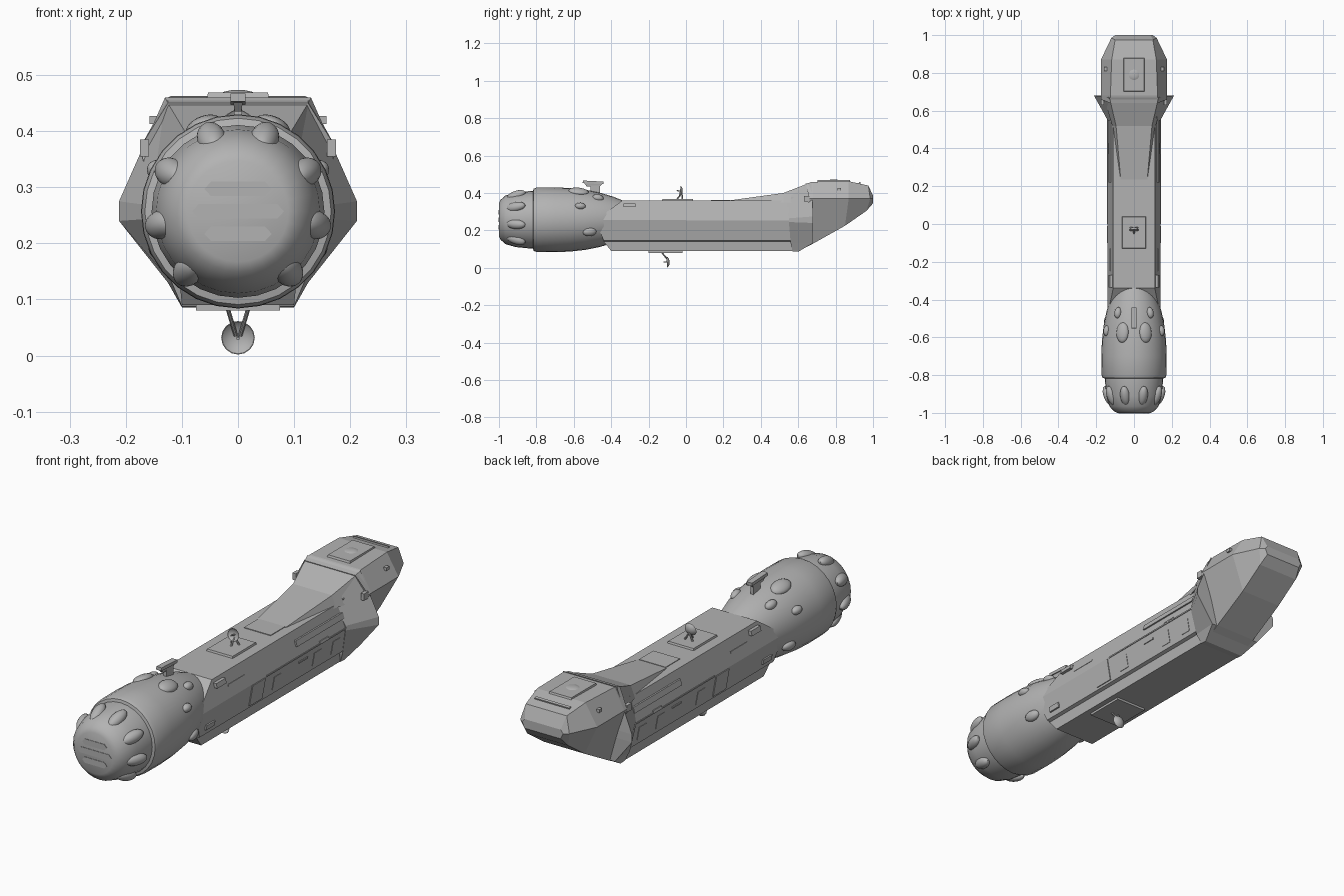
import bpy, bmesh
from math import radians, cos, sin, tau
from mathutils import Matrix, Vector

cube = bpy.data.objects.get("Cube")
if cube:
    bpy.data.objects.remove(cube, do_unlink=True)

hull_grey = bpy.data.materials.new("hull_grey")
hull_grey.use_nodes = True
GREY = (0.45, 0.45, 0.45, 1)
hull_grey.diffuse_color = GREY
hull_grey.node_tree.nodes["Principled BSDF"].inputs["Base Color"].default_value = GREY

AXIS = 0.257  # height of the engine axis


def finish(name, bm, smooth=False):
    bmesh.ops.recalc_face_normals(bm, faces=bm.faces)
    mesh = bpy.data.meshes.new(name)
    bm.to_mesh(mesh)
    bm.free()
    mesh.materials.append(hull_grey)
    ob = bpy.data.objects.new(name, mesh)
    bpy.context.collection.objects.link(ob)
    if smooth:
        bpy.ops.object.select_all(action='DESELECT')
        ob.select_set(True)
        bpy.context.view_layer.objects.active = ob
        bpy.ops.object.shade_smooth_by_angle(angle=radians(35))
    return ob


def loft(name, rings):
    """Skin mirrored half sections, listed from top to bottom, and cap the ends."""
    bm = bmesh.new()
    rows = [([bm.verts.new(p) for p in ring],
             [bm.verts.new((-p[0], p[1], p[2])) for p in ring]) for ring in rings]
    for (r0, l0), (r1, l1) in zip(rows, rows[1:]):
        a, b = r0 + l0[::-1], r1 + l1[::-1]
        for i in range(len(a)):
            j = (i + 1) % len(a)
            bm.faces.new((a[i], a[j], b[j], b[i]))
    for r, l in (rows[0], rows[-1]):
        for i in range(len(r) - 1):
            bm.faces.new((r[i], r[i + 1], l[i + 1], l[i]))
    return finish(name, bm)


def lathe(name, profile, matrix, sides=24):
    """Turn (radius, height) points around local z."""
    bm = bmesh.new()
    rows = [[bm.verts.new(matrix @ Vector((r * cos(tau * i / sides), r * sin(tau * i / sides), h)))
             for i in range(sides)] for r, h in profile]
    for a, b in zip(rows, rows[1:]):
        for i in range(sides):
            j = (i + 1) % sides
            bm.faces.new((a[i], a[j], b[j], b[i]))
    bm.faces.new(rows[0])
    bm.faces.new(rows[-1])
    return finish(name, bm, True)


def box(name, center, size, tilt=0, taper=1):
    """Box with its top scaled by taper, tilted about x."""
    bm = bmesh.new()
    bmesh.ops.create_cube(bm, size=1)
    for v in bm.verts:
        if v.co.z > 0:
            v.co.xy *= taper
    m = Matrix.Translation(center) @ Matrix.Rotation(radians(tilt), 4, 'X') @ Matrix.Diagonal((*size, 1))
    bm.transform(m)
    return finish(name, bm)


def rod(name, a, b, radius):
    a, b = Vector(a), Vector(b)
    m = Matrix.Translation(a) @ (b - a).to_track_quat('Z', 'Y').to_matrix().to_4x4()
    return lathe(name, [(radius, 0), (radius, (b - a).length)], m, 8)


def hull_x(z):
    """Half width of the hull side at height z."""
    if z > 0.255:
        return 0.14 - 0.03 * (z - 0.255) / 0.105
    return 0.14 - 0.02 * (0.255 - z) / 0.11


def side_plates(name, y0, y1, z0, z1, thick=0.004):
    for s, label in ((1, "left"), (-1, "right")):
        bm = bmesh.new()
        quads = [[bm.verts.new((s * (hull_x(z) + d), y, z))
                  for y, z in ((y0, z0), (y1, z0), (y1, z1), (y0, z1))] for d in (-0.012, thick)]
        for q in quads:
            bm.faces.new(q)
        for i in range(4):
            j = (i + 1) % 4
            bm.faces.new((quads[0][i], quads[0][j], quads[1][j], quads[1][i]))
        finish(f"{label}_{name}", bm)


def pod(name, angle, y, radius, slope, size):
    """Ellipsoid half sunk in the engine, its length along the shell."""
    bm = bmesh.new()
    bmesh.ops.create_uvsphere(bm, u_segments=16, v_segments=10, radius=1)
    m = (Matrix.Translation((0, y, AXIS)) @ Matrix.Rotation(radians(angle), 4, 'Y')
         @ Matrix.Translation((0, 0, radius)) @ Matrix.Rotation(radians(slope), 4, 'X')
         @ Matrix.Diagonal((*size, 1)))
    bm.transform(m)
    finish(name, bm, True)


# Engine shell, with its nozzle cap at the front
engine_frame = Matrix.Translation((0, 0, AXIS)) @ Matrix.Rotation(radians(-90), 4, 'X')
lathe("engine", [(0.09, -1), (0.108, -0.99), (0.13, -0.965), (0.146, -0.91), (0.154, -0.83),
                 (0.154, -0.818), (0.166, -0.815), (0.172, -0.8), (0.173, -0.7), (0.17, -0.62),
                 (0.161, -0.54), (0.145, -0.46), (0.124, -0.39), (0.1, -0.33)], engine_frame, 28)

# Pods on the cap and on the tapering shell
for side in (1, -1):
    label = "left" if side > 0 else "right"
    for i in range(4):
        pod(f"{label}_cap_pod_{i}", side * (20 + 40 * i), -0.91, 0.138, 22, (0.026, 0.055, 0.024))
    for i, (ang, y, r, slope, w) in enumerate(((22, -0.575, 0.163, -6, 0.034), (36, -0.47, 0.145, -13, 0.019),
                                               (63, -0.565, 0.162, -7, 0.018), (115, -0.515, 0.155, -10, 0.023))):
        pod(f"{label}_shell_pod_{i}", side * ang, y, r, slope, (w, w * 1.6, 0.018))

# Vent bars on the nozzle face
for i, half in enumerate((0.06, 0.082, 0.06)):
    z = AXIS + 0.04 * (i - 1)
    bm = bmesh.new()
    outline = [(-half, 0), (0.012 - half, 0.013), (half - 0.012, 0.013),
               (half, 0), (half - 0.012, -0.013), (0.012 - half, -0.013)]
    face = bm.faces.new([bm.verts.new((x, -0.996, z + dz)) for x, dz in outline])
    out = bmesh.ops.extrude_face_region(bm, geom=[face])
    bmesh.ops.translate(bm, vec=(0, -0.006, 0), verts=[v for v in out["geom"] if isinstance(v, bmesh.types.BMVert)])
    finish(f"vent_bar_{i}", bm)

# Sensor on top of the engine
box("sensor_post", (0, -0.485, 0.425), (0.014, 0.05, 0.06))
box("sensor_head", (0, -0.497, 0.457), (0.026, 0.11, 0.014), -3)
box("sensor_neck", (0, -0.495, 0.443), (0.012, 0.07, 0.016), 0, 1.4)

# Main hull
loft("hull", [
    [(0.11, -0.34, 0.36), (0.14, -0.485, 0.255), (0.12, -0.44, 0.145), (0.105, -0.44, 0.14), (0.1, -0.4, 0.09)],
    [(0.11, 0.6, 0.36), (0.14, 0.6, 0.255), (0.12, 0.6, 0.145), (0.105, 0.6, 0.14), (0.1, 0.6, 0.09)]])

# Ramp rising to the head
loft("ramp", [
    [(0.07, 0.235, 0.361), (0.075, 0.235, 0.35)],
    [(0.095, 0.52, 0.4), (0.115, 0.52, 0.35)],
    [(0.13, 0.67, 0.458), (0.16, 0.67, 0.35)]])

# Flared collar
loft("collar", [
    [(0.095, 0.52, 0.385), (0.14, 0.55, 0.265), (0.14, 0.55, 0.245), (0.118, 0.56, 0.13), (0.1, 0.57, 0.088)],
    [(0.13, 0.67, 0.46), (0.212, 0.68, 0.275), (0.212, 0.68, 0.24), (0.125, 0.675, 0.13), (0.1, 0.6, 0.086)]])

# Faceted head
loft("head", [
    [(0.125, 0.64, 0.45), (0.175, 0.66, 0.37), (0.1, 0.6, 0.09)],
    [(0.125, 0.68, 0.46), (0.175, 0.68, 0.37), (0.1, 0.68, 0.13)],
    [(0.118, 0.87, 0.463), (0.175, 0.87, 0.37), (0.1, 0.85, 0.225)],
    [(0.1, 0.975, 0.44), (0.12, 0.985, 0.37), (0.1, 0.965, 0.305)],
    [(0.088, 1, 0.385), (0.1, 1, 0.37), (0.088, 1, 0.345)]])
box("head_hatch", (0, 0.79, 0.463), (0.112, 0.18, 0.012), 0, 0.95)
lathe("hatch_dome", [(0.034, 0.465), (0.026, 0.47), (0.012, 0.473)], Matrix.Translation((0, 0.79, 0)), 20)
box("brow_slat", (0, 0.93, 0.454), (0.17, 0.012, 0.006), -12)
for s, label in ((1, "left"), (-1, "right")):
    box(f"{label}_head_light", (s * 0.151, 0.82, 0.42), (0.014, 0.02, 0.014))
    box(f"{label}_collar_block", (s * 0.167, 0.645, 0.37), (0.016, 0.03, 0.03))
    box(f"{label}_ramp_strip", (s * 0.107, 0.59, 0.378), (0.03, 0.06, 0.005), 10)

# Side panels, strips and boxes, the same on both sides
side_plates("service_door", -0.1, -0.01, 0.155, 0.25)
side_plates("long_strip", 0.22, 0.55, 0.297, 0.322, 0.007)
side_plates("rail", 0.0, 0.56, 0.251, 0.257, 0.003)
side_plates("upper_box", -0.335, -0.27, 0.325, 0.345, 0.014)
side_plates("lower_box", -0.41, -0.35, 0.168, 0.19, 0.007)
side_plates("slot_plate", 0.23, 0.29, 0.22, 0.228)
side_plates("edge_plate", 0.37, 0.43, 0.257, 0.265)
side_plates("front_strip", -0.25, -0.13, 0.3, 0.308, 0.002)
for i, y in enumerate((0.06, 0.34, 0.47)):
    side_plates(f"small_panel_{i}", y, y + 0.05, 0.165, 0.225, 0.002)

# Top and bottom panels
box("top_panel", (0, -0.045, 0.362), (0.13, 0.17, 0.012), 0, 0.95)
box("ramp_panel", (0, 0.185, 0.36), (0.13, 0.1, 0.006))
box("bottom_panel", (0, -0.11, 0.086), (0.15, 0.18, 0.012))


# Dish aerials above and below the hull
def dish(name, y, z, radius, pitch):
    m = Matrix.Translation((0, y, z)) @ Matrix.Rotation(radians(pitch), 4, 'X')
    bowl = [(0.15, 0.42), (0.5, 0.34), (0.82, 0.15), (1, -0.1), (0.95, -0.1), (0.75, 0.08), (0.4, 0.22), (0.1, 0.26)]
    lathe(f"{name}_bowl", [(r * radius, h * radius) for r, h in bowl], m, 16)
    rod(f"{name}_feed", m @ Vector((0, 0, radius * 0.3)), m @ Vector((0, 0, -radius * 0.7)), 0.003)


dish("top_dish", -0.03, 0.41, 0.028, -100)
dish("bottom_dish", -0.1, 0.032, 0.03, -85)
for s, label in ((1, "left"), (-1, "right")):
    rod(f"top_{label}_strut", (s * 0.02, -0.02, 0.365), (0, -0.022, 0.4), 0.004)
    rod(f"bottom_{label}_strut", (s * 0.018, -0.13, 0.083), (s * 0.004, -0.092, 0.036), 0.004)
rod("top_back_strut", (0, -0.05, 0.365), (0, -0.022, 0.4), 0.004)
